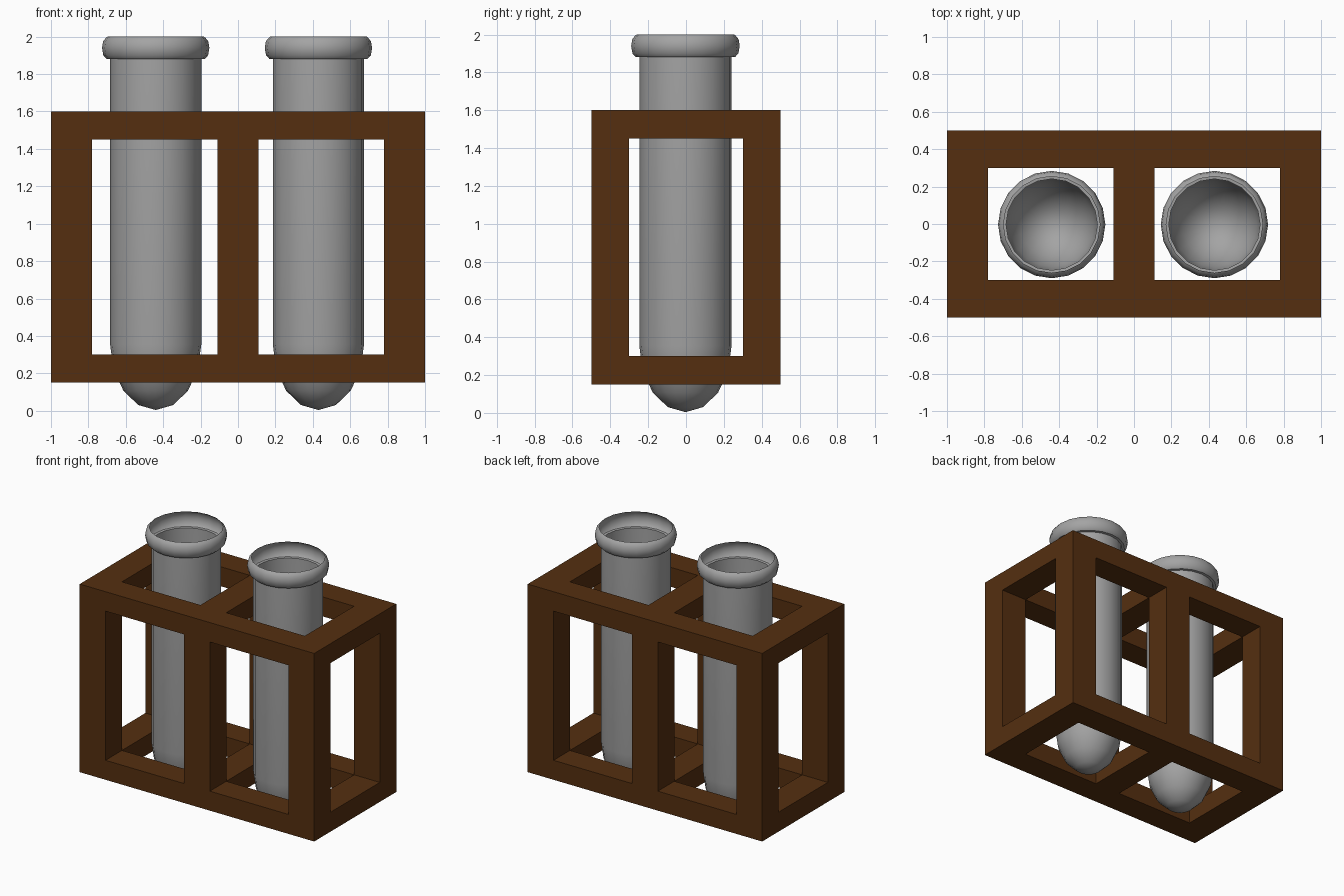
import bpy, bmesh, math

if "Cube" in bpy.data.objects:
    bpy.data.objects.remove(bpy.data.objects["Cube"])

def material(name, rgb):
    m = bpy.data.materials.new(name)
    m.diffuse_color = (*rgb, 1)
    m.use_nodes = True
    m.node_tree.nodes["Principled BSDF"].inputs["Base Color"].default_value = m.diffuse_color
    return m

wood = material("dark brown wood", (0.09, 0.028, 0.005))
glass = material("grey glass", (0.37, 0.37, 0.37))

def finish(bm, name, mat):
    me = bpy.data.meshes.new(name)
    bm.to_mesh(me)
    bm.free()
    me.materials.append(mat)
    ob = bpy.data.objects.new(name, me)
    bpy.context.collection.objects.link(ob)
    return ob

# Rack: a cell is solid where at least two axes lie in a bar (even) interval
cuts = [(-1, -0.78, -0.11, 0.11, 0.78, 1), (-0.5, -0.3, 0.3, 0.5), (0.15, 0.3, 1.45, 1.6)]

def solid(c):
    if any(i < 0 or i >= len(cuts[a]) - 1 for a, i in enumerate(c)):
        return False
    return sum(i % 2 == 0 for i in c) >= 2

bm = bmesh.new()
for i in range(5):
    for j in range(3):
        for k in range(3):
            cell = (i, j, k)
            if not solid(cell):
                continue
            for axis in range(3):
                for side in (0, 1):
                    near = list(cell)
                    near[axis] += 2 * side - 1
                    if solid(near):
                        continue
                    u, v = (axis + 1) % 3, (axis + 2) % 3
                    quad = []
                    for du, dv in ((0, 0), (1, 0), (1, 1), (0, 1)):
                        p = [0, 0, 0]
                        p[axis] = cuts[axis][cell[axis] + side]
                        p[u] = cuts[u][cell[u] + du]
                        p[v] = cuts[v][cell[v] + dv]
                        quad.append(bm.verts.new(p))
                    bm.faces.new(quad if side else quad[::-1])
bmesh.ops.remove_doubles(bm, verts=bm.verts, dist=1e-4)
finish(bm, "rack_frame", wood)

# Tubes: rounded bottom, straight wall and bulging open rim, lathed in 20 sides
SIDES, R = 20, 0.244
profile = [(R * math.sin(a), 0.355 - 0.351 * math.cos(a))
           for a in (math.radians(22.5 * n) for n in range(1, 5))]
profile += [(R, 1.88), (0.263, 1.882), (0.280, 1.90), (0.287, 1.94),
            (0.281, 1.975), (0.267, 1.993), (0.258, 2.0)]

def tube(name, x):
    bm = bmesh.new()
    y = -0.003
    tip = bm.verts.new((x, y, 0.004))
    rings = []
    for r, z in profile:
        rings.append([bm.verts.new((x + r * math.cos(2 * math.pi * s / SIDES),
                                    y + r * math.sin(2 * math.pi * s / SIDES), z))
                      for s in range(SIDES)])
    for s in range(SIDES):
        t = (s + 1) % SIDES
        bm.faces.new((tip, rings[0][t], rings[0][s]))
        for lo, hi in zip(rings, rings[1:]):
            bm.faces.new((lo[s], lo[t], hi[t], hi[s]))
    ob = finish(bm, name, glass)
    bpy.ops.object.select_all(action='DESELECT')
    ob.select_set(True)
    bpy.context.view_layer.objects.active = ob
    bpy.ops.object.shade_smooth_by_angle(angle=math.radians(35))

tube("left_tube", -0.44)
tube("right_tube", 0.43)
